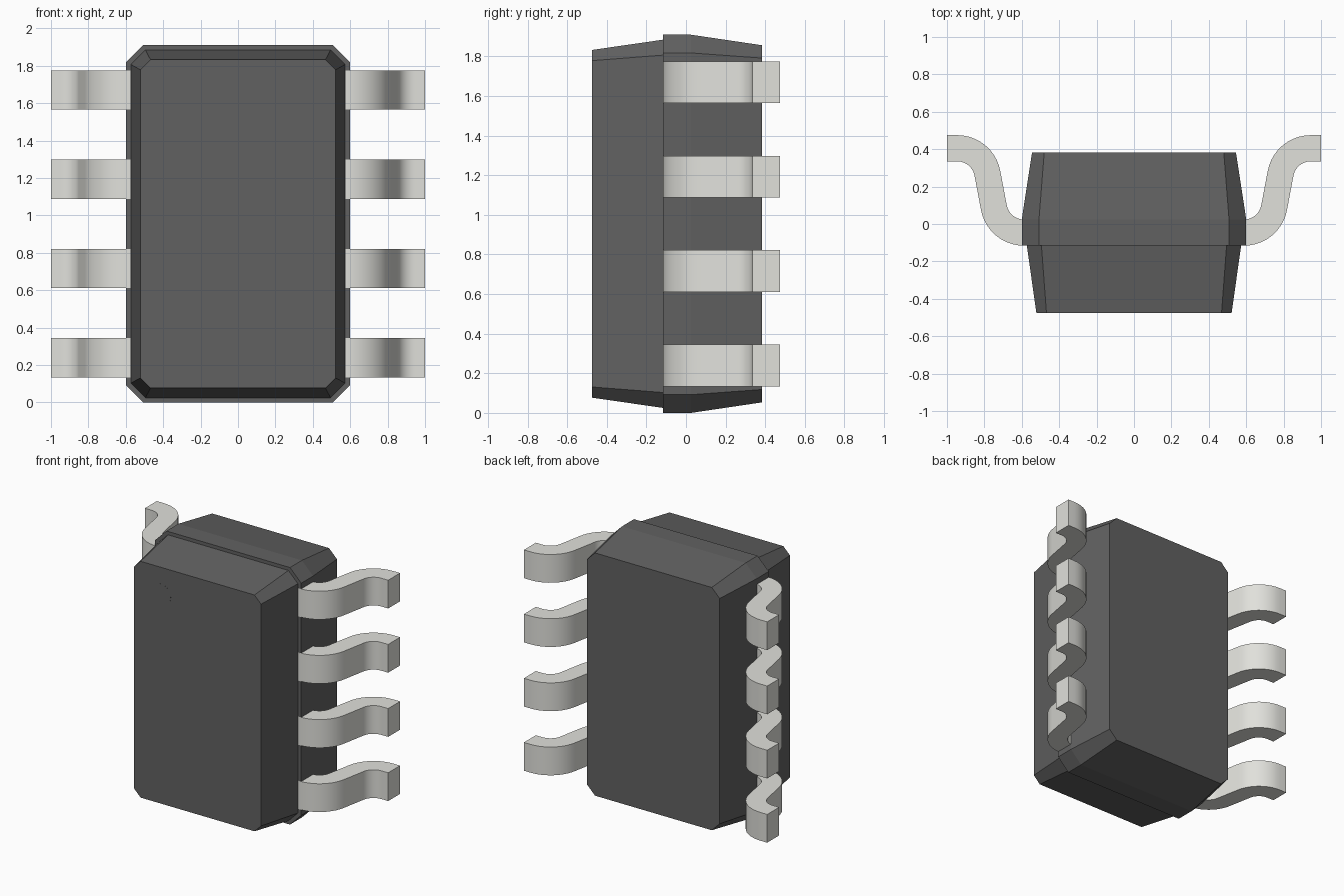
import bpy
import bmesh
from math import sin, cos, radians

if "Cube" in bpy.data.objects:
    bpy.data.objects.remove(bpy.data.objects["Cube"])


def material(name, rgb):
    m = bpy.data.materials.new(name)
    m.diffuse_color = (*rgb, 1)
    m.use_nodes = True
    m.node_tree.nodes["Principled BSDF"].inputs["Base Color"].default_value = m.diffuse_color
    return m


PLASTIC = material("dark_plastic", (0.12, 0.12, 0.12))
METAL = material("tin_metal", (0.75, 0.75, 0.71))
HEIGHT = 1.91
MID = HEIGHT / 2


def loft(name, rings, mat):
    """Solid skinned through a list of equal-length closed rings, capped at both ends."""
    bm = bmesh.new()
    loops = [[bm.verts.new(p) for p in ring] for ring in rings]
    n = len(loops[0])
    for a, b in zip(loops, loops[1:]):
        for i in range(n):
            j = (i + 1) % n
            bm.faces.new((a[i], a[j], b[j], b[i]))
    bm.faces.new(loops[0])
    bm.faces.new(loops[-1])
    bmesh.ops.recalc_face_normals(bm, faces=bm.faces)
    mesh = bpy.data.meshes.new(name)
    bm.to_mesh(mesh)
    bm.free()
    mesh.materials.append(mat)
    obj = bpy.data.objects.new(name, mesh)
    bpy.context.collection.objects.link(obj)
    return obj


def octagon(y, hx, hz, c):
    """Rectangle with chamfered corners, in the plane at depth y."""
    pts = [(hx, hz - c), (hx - c, hz), (c - hx, hz), (-hx, hz - c),
           (-hx, c - hz), (c - hx, -hz), (hx - c, -hz), (hx, c - hz)]
    return [(x, y, MID + z) for x, z in pts]


# Package body: wider back half and slightly smaller front half
loft("body_back", [octagon(-0.115, 0.6, MID, 0.092),
                   octagon(0.025, 0.6, MID, 0.092),
                   octagon(0.383, 0.545, 0.902, 0.065)], PLASTIC)
loft("body_front", [octagon(-0.475, 0.522, 0.878, 0.054),
                    octagon(-0.115, 0.573, 0.93, 0.078),
                    octagon(-0.05, 0.573, 0.93, 0.078)], PLASTIC)

# Flush round orientation mark on the front face
bpy.ops.mesh.primitive_cylinder_add(vertices=32, radius=0.08, depth=0.02,
                                    location=(-0.3, -0.4655, 1.63),
                                    rotation=(radians(90), 0, 0))
mark = bpy.context.object
mark.name = "orientation_mark"
mark.data.materials.append(PLASTIC)

# Lead centreline: flat, bend up, sloped leg, bend back, flat foot
R, HALF_T, HALF_W, STEPS = 0.164, 0.07, 0.105, 10
path = [(0.575, -0.046, 0)]
angles = [radians(80) * i / STEPS for i in range(STEPS + 1)]
path += [(0.588 + R * sin(a), 0.118 - R * cos(a), a) for a in angles]
path += [(0.945 - R * sin(a), 0.241 + R * cos(a), a) for a in reversed(angles)]
path.append((1.0, 0.405, 0))


def lead_section(x, y, a, z):
    dx, dy = -sin(a) * HALF_T, cos(a) * HALF_T
    return [(x + s * dx, y + s * dy, z + t * HALF_W)
            for s, t in ((1, 1), (-1, 1), (-1, -1), (1, -1))]


# Four leads, each mirrored to the other side
for k in range(4):
    z = MID + (k - 1.5) * 0.477
    lead = loft(f"lead_pair_{k + 1}", [lead_section(*p, z) for p in path], METAL)
    bpy.ops.object.select_all(action="DESELECT")
    lead.select_set(True)
    bpy.context.view_layer.objects.active = lead
    bpy.ops.object.shade_smooth_by_angle(angle=radians(30))
    lead.modifiers.new("mirror_side", "MIRROR").use_mirror_merge = False
